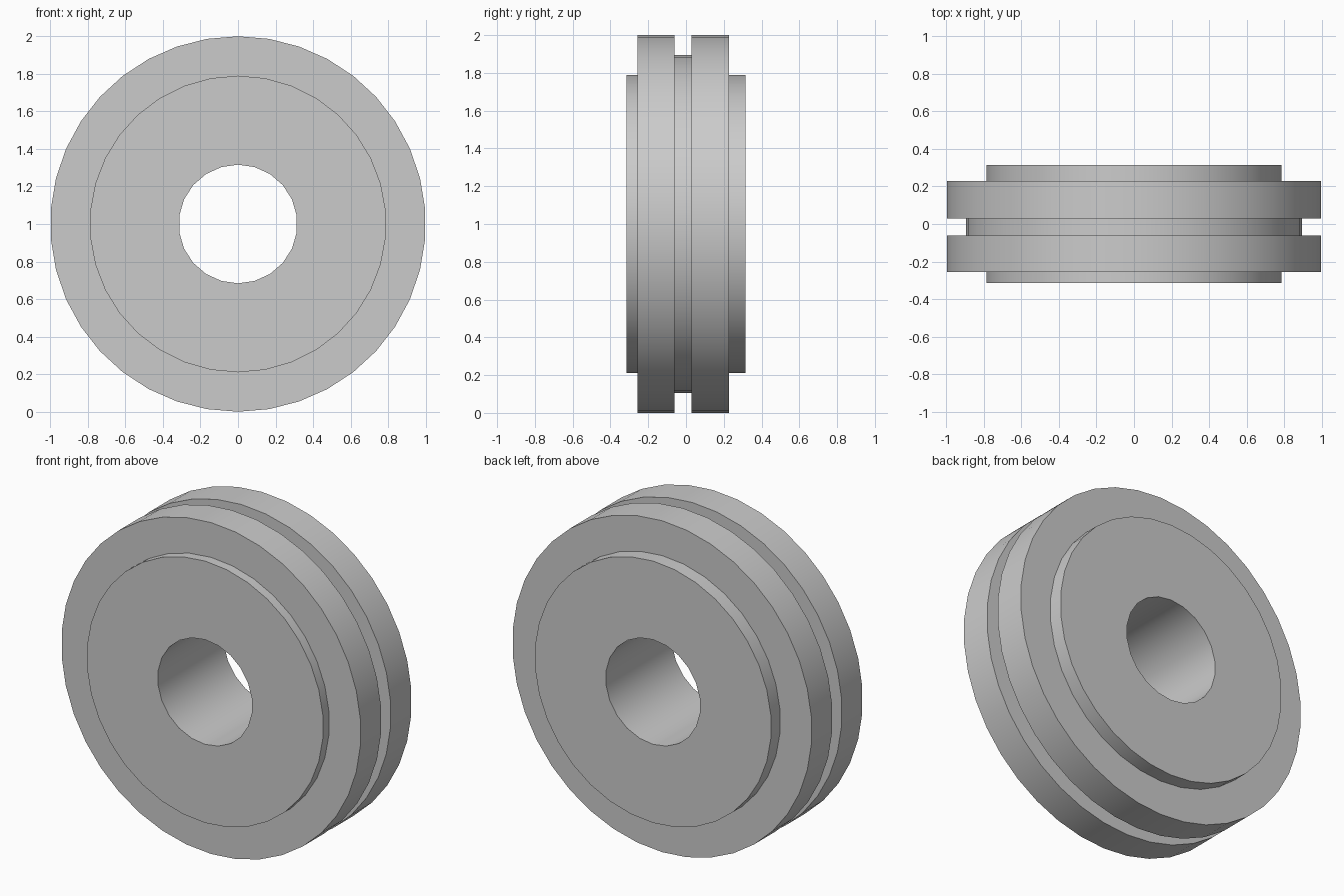
import bpy
import bmesh
from math import sin, cos, tau, radians

cube = bpy.data.objects.get("Cube")
if cube:
    bpy.data.objects.remove(cube, do_unlink=True)

# Radius and number of sides of each round surface
RIM = (1.0, 38)
GROOVE = (0.895, 36)
HUB = (0.79, 34)
BORE = (0.316, 22)

bm = bmesh.new()


def ring(size, y):
    """Closed loop of edges around the y axis, one corner at the top."""
    radius, sides = size
    verts = [bm.verts.new((radius * sin(tau * i / sides), y,
                           1 + radius * cos(tau * i / sides)))
             for i in range(sides)]
    return [bm.edges.new((verts[i], verts[(i + 1) % sides]))
            for i in range(sides)]


def wall(a, b):
    """Cylinder wall between two loops with equal sides."""
    bmesh.ops.bridge_loops(bm, edges=a + b)


def annulus(a, b):
    """Flat ring between two loops in one plane."""
    bmesh.ops.triangle_fill(bm, edges=a + b, use_beauty=True, normal=(0, 1, 0))


# Outer surfaces from front to back: size, front y, back y
bands = [
    (HUB, -0.315, -0.257),
    (RIM, -0.257, -0.06),
    (GROOVE, -0.06, 0.03),
    (RIM, 0.03, 0.228),
    (HUB, 0.228, 0.315),
]

bore_front = ring(BORE, bands[0][1])
bore_back = ring(BORE, bands[-1][2])
previous = bore_front
for size, front, back in bands:
    first, last = ring(size, front), ring(size, back)
    annulus(previous, first)
    wall(first, last)
    previous = last
annulus(previous, bore_back)
wall(bore_front, bore_back)

bmesh.ops.recalc_face_normals(bm, faces=bm.faces)
mesh = bpy.data.meshes.new("grooved_wheel")
bm.to_mesh(mesh)
bm.free()

wheel = bpy.data.objects.new("grooved_wheel", mesh)
bpy.context.collection.objects.link(wheel)

# Plain grey
grey = bpy.data.materials.new("light_grey")
grey.use_nodes = True
colour = (0.6, 0.6, 0.6, 1)
grey.diffuse_color = colour
grey.node_tree.nodes["Principled BSDF"].inputs["Base Color"].default_value = colour
mesh.materials.append(grey)

# Smooth round walls, sharp rims
bpy.ops.object.select_all(action="DESELECT")
wheel.select_set(True)
bpy.context.view_layer.objects.active = wheel
bpy.ops.object.shade_smooth_by_angle(angle=radians(30))
